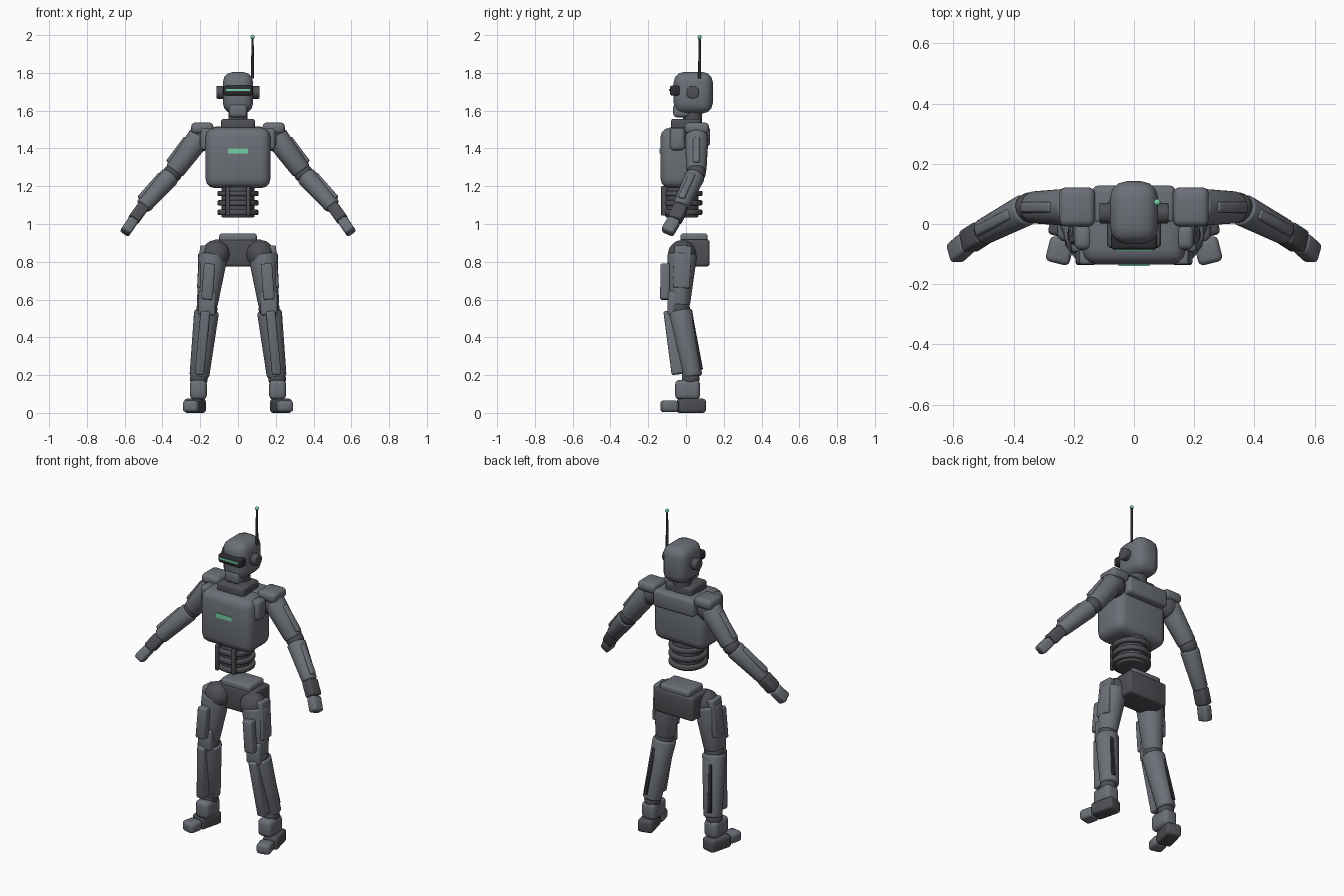
import bpy, bmesh, math
from mathutils import Vector, Matrix

if "Cube" in bpy.data.objects:
    bpy.data.objects.remove(bpy.data.objects["Cube"])


def material(name, rgb):
    m = bpy.data.materials.new(name)
    m.diffuse_color = (*rgb, 1)
    m.use_nodes = True
    m.node_tree.nodes["Principled BSDF"].inputs["Base Color"].default_value = m.diffuse_color
    return m


GREY = material("steel_grey", (0.15, 0.162, 0.185))
DARK = material("dark_grey", (0.075, 0.08, 0.088))
BLACK = material("black", (0.025, 0.026, 0.03))
GREEN = material("glow_green", (0.18, 0.62, 0.38))


def finish(name, bm, mat, matrix, bevel=0.0, segments=3):
    """Bevel the hard edges, place the part and shade it smooth by angle."""
    if bevel:
        edges = [e for e in bm.edges if e.calc_face_angle(0) > math.radians(40)]
        bmesh.ops.bevel(bm, geom=edges, offset=bevel, segments=segments,
                        profile=0.5, affect='EDGES', clamp_overlap=True)
    bmesh.ops.transform(bm, matrix=matrix, verts=bm.verts)
    bmesh.ops.recalc_face_normals(bm, faces=bm.faces)
    me = bpy.data.meshes.new(name)
    bm.to_mesh(me)
    bm.free()
    me.materials.append(mat)
    me.shade_smooth()
    me.set_sharp_from_angle(angle=math.radians(35))
    bpy.context.collection.objects.link(bpy.data.objects.new(name, me))


def cube(size):
    bm = bmesh.new()
    bmesh.ops.create_cube(bm, size=1)
    bmesh.ops.scale(bm, vec=size, verts=bm.verts)
    return bm


def box(name, lo, hi, mat=GREY, bevel=0.015, yaw=0.0):
    """Rounded box between two corners, turned about its own centre."""
    lo, hi = Vector(lo), Vector(hi)
    size = Vector([abs(d) for d in hi - lo])
    place = Matrix.Translation((lo + hi) / 2) @ Matrix.Rotation(yaw, 4, 'Z')
    finish(name, cube(size), mat, place, bevel)


def aim(p0, p1):
    """Matrix at the middle of p0-p1: local z along it, local y toward the back."""
    z = (p1 - p0).normalized()
    x = Vector((0, 1, 0)).cross(z).normalized()
    y = z.cross(x)
    return Matrix.Translation((p0 + p1) / 2) @ Matrix((x, y, z)).transposed().to_4x4()


def limb(name, p0, p1, r0, r1, mat=GREY, bevel=0.012):
    p0, p1 = Vector(p0), Vector(p1)
    bm = bmesh.new()
    bmesh.ops.create_cone(bm, cap_ends=True, segments=28, radius1=r0, radius2=r1,
                          depth=(p1 - p0).length)
    finish(name, bm, mat, aim(p0, p1), bevel)


def bar(name, p0, p1, width, depth, mat=GREY, bevel=0.01):
    p0, p1 = Vector(p0), Vector(p1)
    finish(name, cube((width, depth, (p1 - p0).length)), mat, aim(p0, p1), bevel)


def ball(name, centre, r, mat=DARK):
    bm = bmesh.new()
    bmesh.ops.create_uvsphere(bm, u_segments=24, v_segments=14, radius=r)
    finish(name, bm, mat, Matrix.Translation(centre))


# Head, jaw and visor
box("head", (-0.08, -0.065, 1.585), (0.08, 0.142, 1.805), GREY, 0.055)
box("jaw", (-0.048, -0.068, 1.565), (0.048, 0.02, 1.635), GREY, 0.018)
box("visor", (-0.077, -0.085, 1.68), (0.077, -0.03, 1.733), BLACK, 0.012)
box("visor_light", (-0.063, -0.089, 1.704), (0.063, -0.08, 1.716), GREEN, 0.0)

# Antenna
limb("antenna", (0.077, 0.072, 1.77), (0.077, 0.072, 1.985), 0.008, 0.006, BLACK, 0)
ball("antenna_tip", (0.077, 0.072, 1.989), 0.011, GREEN)

# Neck
limb("neck", (0, 0.035, 1.5), (0, 0.035, 1.61), 0.05, 0.05, DARK, 0)
box("collar", (-0.09, -0.08, 1.49), (0.09, 0.08, 1.557), DARK, 0.015)

# Torso
box("chest", (-0.172, -0.135, 1.19), (0.172, 0.085, 1.51), GREY, 0.05)
box("upper_back", (-0.138, 0.0, 1.41), (0.138, 0.128, 1.515), GREY, 0.02)
box("chest_light", (-0.052, -0.139, 1.372), (0.052, -0.13, 1.4), GREEN, 0.0)

# Ribbed waist
limb("waist_core", (0, -0.022, 1.035), (0, -0.022, 1.22), 0.088, 0.088, DARK, 0.008)
for i, z in enumerate((1.062, 1.112, 1.162)):
    limb(f"waist_ring_{i}", (0, -0.022, z - 0.014), (0, -0.022, z + 0.014),
         0.109, 0.109, DARK, 0.008)

# Pelvis
box("pelvis", (-0.132, -0.035, 0.775), (0.132, 0.125, 0.918), DARK, 0.015)
box("pelvis_cap", (-0.1, -0.03, 0.9), (0.1, 0.115, 0.95), GREY, 0.016)

for s, side in ((-1, "left"), (1, "right")):
    def P(x, y, z):
        return Vector((s * x, y, z))

    # Ears and waist struts
    limb(f"ear_{side}", P(0.07, 0.036, 1.697), P(0.115, 0.036, 1.697), 0.034, 0.034, DARK, 0.006)
    box(f"waist_strut_{side}", P(0.045, -0.132, 1.045), P(0.065, -0.1, 1.2), DARK, 0.005)

    # Shoulder
    box(f"shoulder_pad_{side}", P(0.13, -0.008, 1.478), P(0.248, 0.122, 1.537), GREY, 0.022)
    ball(f"shoulder_joint_{side}", P(0.19, 0.055, 1.45), 0.064)
    box(f"chest_side_{side}", P(0.14, -0.085, 1.39), P(0.198, -0.005, 1.508), GREY, 0.02)

    # Arm
    shoulder, elbow = P(0.2, 0.056, 1.465), P(0.345, 0.055, 1.27)
    wrist, hand = P(0.503, -0.028, 1.092), P(0.553, -0.06, 1.022)
    limb(f"upper_arm_{side}", shoulder, shoulder.lerp(elbow, 0.95), 0.063, 0.053)
    ball(f"elbow_{side}", elbow, 0.05)
    limb(f"forearm_{side}", elbow.lerp(wrist, 0.08), wrist, 0.054, 0.043)
    out = P(0.042, 0, 0.031)
    bar(f"upper_arm_plate_{side}", shoulder.lerp(elbow, 0.2) + out,
        shoulder.lerp(elbow, 0.88) + out, 0.03, 0.036)
    out = P(0.033, -0.004, 0.03)
    bar(f"forearm_plate_{side}", elbow.lerp(wrist, 0.2) + out,
        elbow.lerp(wrist, 0.92) + out, 0.026, 0.036)

    # Hand
    bar(f"wrist_cuff_{side}", wrist.lerp(hand, -0.05), hand, 0.064, 0.076, DARK, 0.012)
    bar(f"hand_{side}", hand.lerp(P(0.602, -0.102, 0.952), 0.0),
        P(0.598, -0.1, 0.955), 0.056, 0.07, GREY, 0.014)

    # Thigh with outer hip plate, front plate and knee guard
    hip, knee, ankle = P(0.132, -0.02, 0.84), P(0.165, -0.035, 0.55), P(0.205, 0.035, 0.19)
    ball(f"hip_joint_{side}", P(0.118, -0.02, 0.84), 0.075)
    limb(f"thigh_{side}", hip, hip.lerp(knee, 0.95), 0.079, 0.054)
    bar(f"hip_plate_{side}", P(0.178, -0.015, 0.885), P(0.195, -0.025, 0.66), 0.045, 0.09)
    bar(f"thigh_plate_{side}", P(0.15, -0.11, 0.79), P(0.165, -0.112, 0.6), 0.06, 0.05)
    bar(f"knee_guard_{side}", P(0.162, -0.062, 0.645), P(0.165, -0.066, 0.515), 0.092, 0.066, GREY, 0.016)
    ball(f"knee_{side}", knee, 0.056)

    # Shin with front ridge and dark calf inlay
    limb(f"shin_{side}", knee.lerp(ankle, 0.03), ankle, 0.066, 0.052)
    bar(f"shin_ridge_{side}", P(0.172, -0.087, 0.54), P(0.205, -0.043, 0.205), 0.05, 0.066)
    bar(f"calf_inlay_{side}", P(0.188, 0.029, 0.5), P(0.215, 0.08, 0.23), 0.022, 0.02, BLACK, 0.004)

    # Ankle and splayed foot
    ball(f"ankle_joint_{side}", P(0.207, 0.025, 0.18), 0.047)
    box(f"ankle_{side}", P(0.165, -0.058, 0.07), P(0.255, 0.075, 0.175), GREY, 0.025)
    turn = s * math.radians(14)
    box(f"heel_{side}", P(0.183, -0.045, 0), P(0.272, 0.1, 0.075), DARK, 0.015, turn)
    box(f"toe_{side}", P(0.205, -0.132, 0.004), P(0.287, -0.045, 0.066), GREY, 0.018, turn)
